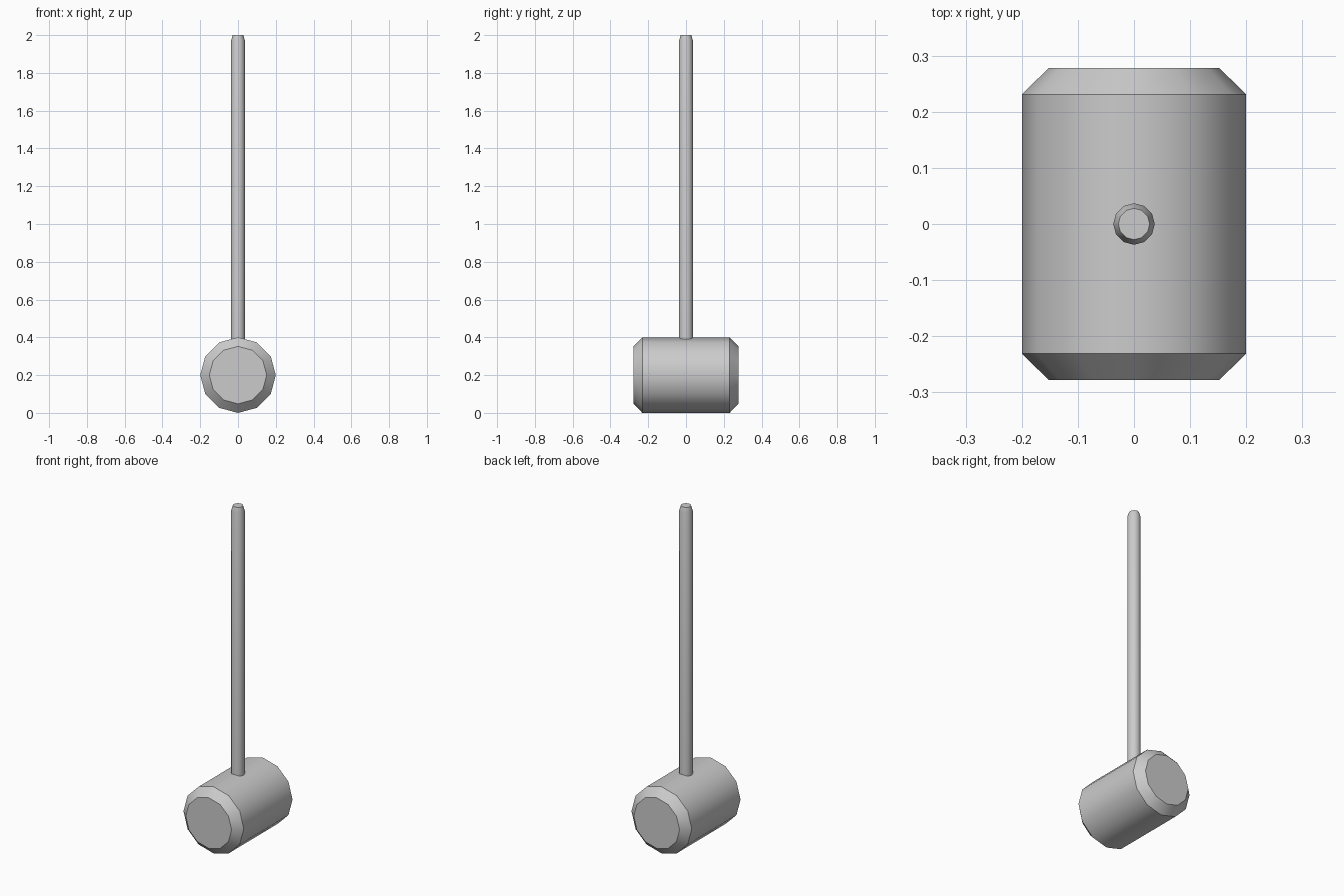
import bpy, bmesh, math
from mathutils import Matrix

if "Cube" in bpy.data.objects:
    bpy.data.objects.remove(bpy.data.objects["Cube"])


def lathe(name, profile, sides, matrix):
    """Capped solid of revolution from (radius, height) rings."""
    bm = bmesh.new()
    rings = []
    for r, h in profile:
        rings.append([bm.verts.new((r * math.cos(2 * math.pi * i / sides),
                                    r * math.sin(2 * math.pi * i / sides), h))
                      for i in range(sides)])
    for a, b in zip(rings, rings[1:]):
        for i in range(sides):
            j = (i + 1) % sides
            bm.faces.new((a[i], a[j], b[j], b[i]))
    bm.faces.new(rings[0][::-1])
    bm.faces.new(rings[-1])
    bm.transform(matrix)
    bmesh.ops.recalc_face_normals(bm, faces=bm.faces)
    mesh = bpy.data.meshes.new(name)
    bm.to_mesh(mesh)
    bm.free()
    obj = bpy.data.objects.new(name, mesh)
    bpy.context.collection.objects.link(obj)
    bpy.ops.object.select_all(action='DESELECT')
    obj.select_set(True)
    bpy.context.view_layer.objects.active = obj
    bpy.ops.object.shade_smooth_by_angle(angle=math.radians(31))
    return obj


# Mallet head: chamfered barrel lying along y
lathe("mallet_head",
      [(0.152, -0.278), (0.2, -0.231), (0.2, 0.231), (0.152, 0.278)], 12,
      Matrix.Translation((0, 0, 0.2)) @ Matrix.Rotation(math.pi / 2, 4, 'X'))

# Handle: slim shaft seated in the head, tapered at the tip
lathe("handle", [(0.037, 0.2), (0.037, 1.97), (0.028, 2.0)], 12,
      Matrix.Identity(4))
